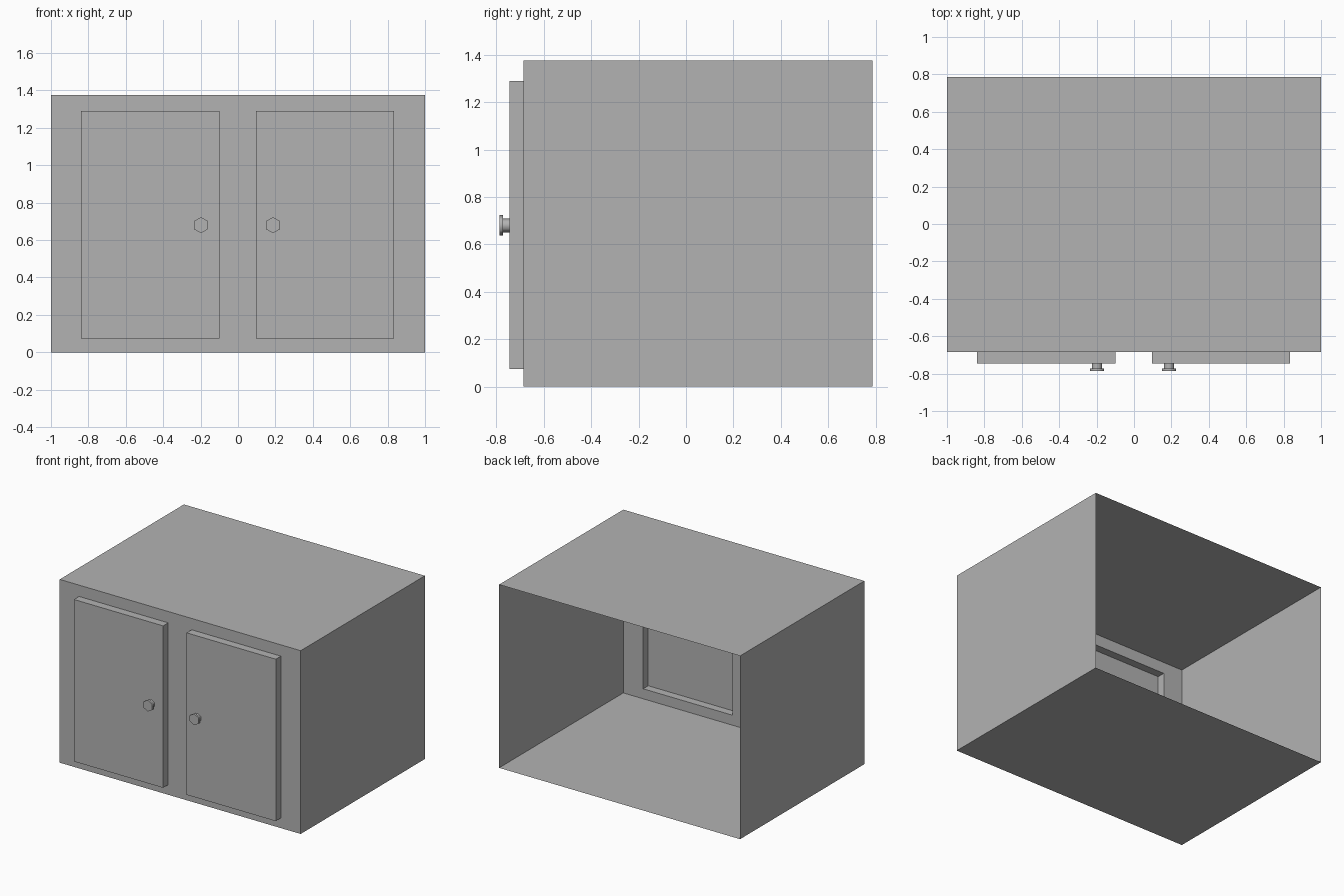
import bpy, bmesh, math
from mathutils import Matrix, Vector

if "Cube" in bpy.data.objects:
    bpy.data.objects.remove(bpy.data.objects["Cube"], do_unlink=True)

grey = bpy.data.materials.new("plain_grey")
grey.use_nodes = True
grey.diffuse_color = (0.45, 0.45, 0.45, 1)
grey.node_tree.nodes["Principled BSDF"].inputs["Base Color"].default_value = grey.diffuse_color

HEIGHT = 1.375
FRONT, BACK = -0.685, 0.787
DOOR_FRONT, KNOB_FRONT = -0.745, -0.787
DOOR_LOW, DOOR_HIGH = 0.075, 1.29
KNOB_Z = 0.68
# Left edge, right edge and knob position of each door
DOORS = {"right": (-0.84, -0.10, -0.198), "left": (0.095, 0.835, 0.187)}


def finish(bm, name):
    mesh = bpy.data.meshes.new(name)
    bm.to_mesh(mesh)
    bm.free()
    mesh.materials.append(grey)
    obj = bpy.data.objects.new(name, mesh)
    bpy.context.collection.objects.link(obj)
    return obj


def open_box(low, high):
    """Box shell without its back face."""
    low, high = Vector(low), Vector(high)
    bm = bmesh.new()
    bmesh.ops.create_cube(bm, size=1, matrix=Matrix.Translation((low + high) / 2)
                          @ Matrix.Diagonal((*(high - low), 1)))
    bm.normal_update()
    bmesh.ops.delete(bm, geom=[f for f in bm.faces if f.normal.y > 0.5], context="FACES")
    return bm


# Cabinet shell, with the door openings cut from its front
bm = open_box((-1, FRONT, 0), (1, BACK, HEIGHT))
cuts = [((x, 0, 0), (1, 0, 0)) for d in DOORS.values() for x in d[:2]]
cuts += [((0, 0, z), (0, 0, 1)) for z in (DOOR_LOW, DOOR_HIGH)]
for point, normal in cuts:
    bmesh.ops.bisect_plane(bm, geom=bm.verts[:] + bm.edges[:] + bm.faces[:],
                           plane_co=point, plane_no=normal)
openings = []
for f in bm.faces:
    c = f.calc_center_median()
    if (f.normal.y < -0.5 and DOOR_LOW < c.z < DOOR_HIGH
            and any(a < c.x < b for a, b, _ in DOORS.values())):
        openings.append(f)
bmesh.ops.delete(bm, geom=openings, context="FACES")
bmesh.ops.dissolve_limit(bm, angle_limit=0.01, verts=bm.verts[:], edges=bm.edges[:])
finish(bm, "cabinet_body")

# Raised hollow doors with six-sided knobs
for side, (x0, x1, knob_x) in DOORS.items():
    finish(open_box((x0, DOOR_FRONT, DOOR_LOW), (x1, FRONT, DOOR_HIGH)), side + "_door")

    bm = bmesh.new()
    for radius, y0, y1 in ((0.03, DOOR_FRONT, -0.772), (0.043, -0.772, KNOB_FRONT)):
        bmesh.ops.create_cone(
            bm, cap_ends=True, segments=6, radius1=radius, radius2=radius, depth=y0 - y1,
            matrix=Matrix.Translation((knob_x, (y0 + y1) / 2, KNOB_Z))
            @ Matrix.Rotation(math.pi / 2, 4, "X"))
    knob = finish(bm, side + "_knob")
    bpy.ops.object.select_all(action="DESELECT")
    knob.select_set(True)
    bpy.context.view_layer.objects.active = knob
    bpy.ops.object.shade_smooth_by_angle(angle=math.radians(65))
